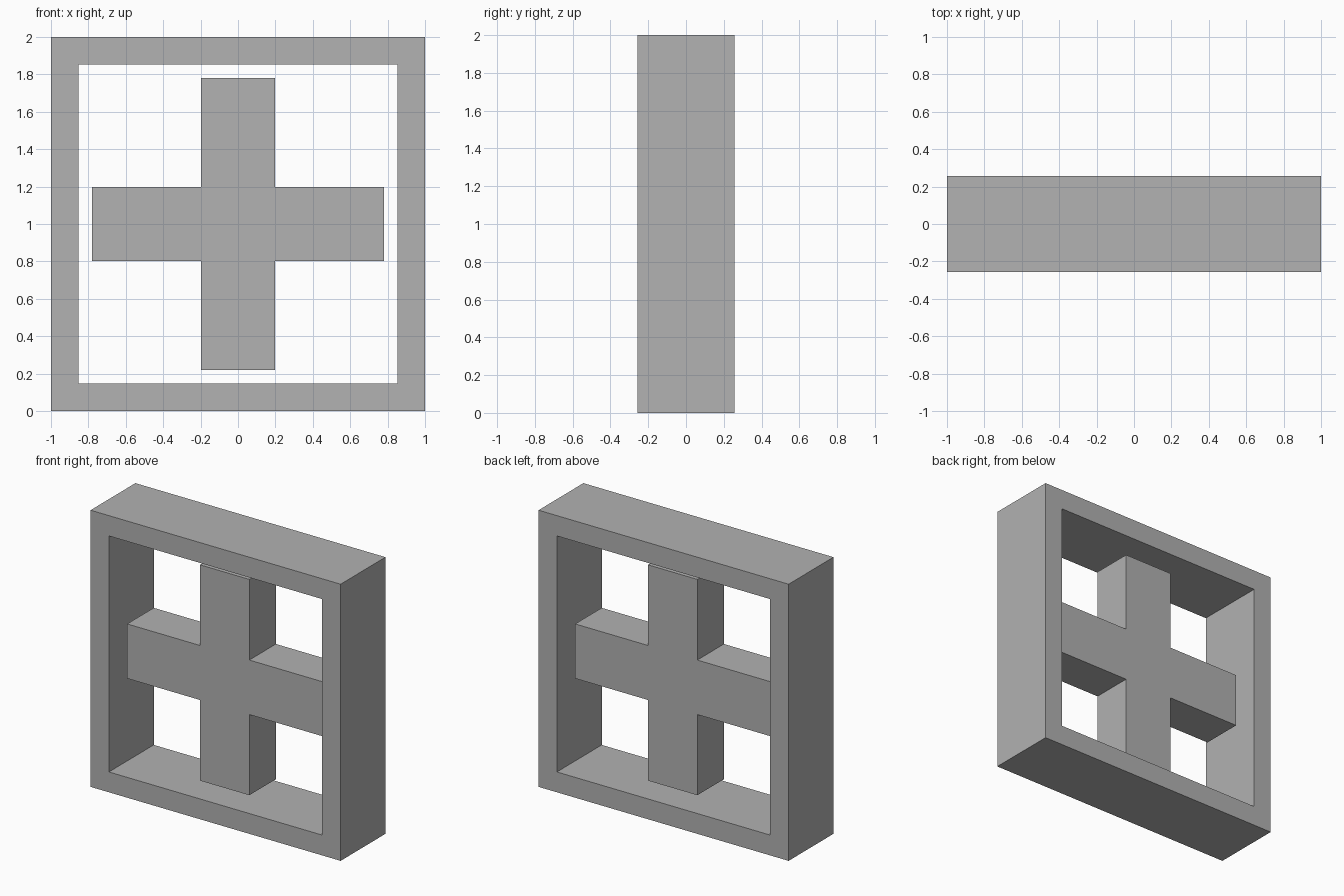
import bpy
import bmesh

# Remove the default cube
cube = bpy.data.objects.get("Cube")
if cube:
    bpy.data.objects.remove(cube, do_unlink=True)

GREY = (0.445, 0.445, 0.445, 1.0)
grey = bpy.data.materials.new("plain grey")
grey.use_nodes = True
grey.diffuse_color = GREY
grey.node_tree.nodes["Principled BSDF"].inputs["Base Color"].default_value = GREY

CENTRE_Z = 1.0


def extrude_faces(name, outlines, bridge, half_depth):
    """Fill x-z outlines (one polygon, or a ring between two) and extrude along y."""
    bm = bmesh.new()
    loops = [[bm.verts.new((x, -half_depth, z)) for x, z in o] for o in outlines]
    if bridge:
        outer, inner = loops
        n = len(outer)
        for i in range(n):
            j = (i + 1) % n
            bm.faces.new((outer[i], outer[j], inner[j], inner[i]))
    else:
        bm.faces.new(loops[0])
    front = list(bm.faces)
    result = bmesh.ops.extrude_face_region(bm, geom=front, use_keep_orig=True)
    moved = [g for g in result["geom"] if isinstance(g, bmesh.types.BMVert)]
    bmesh.ops.translate(bm, verts=moved, vec=(0, 2 * half_depth, 0))
    bmesh.ops.recalc_face_normals(bm, faces=bm.faces)
    mesh = bpy.data.meshes.new(name)
    bm.to_mesh(mesh)
    bm.free()
    mesh.materials.append(grey)
    obj = bpy.data.objects.new(name, mesh)
    obj.location.z = CENTRE_Z
    bpy.context.collection.objects.link(obj)
    return obj


def square(r):
    return [(-r, -r), (r, -r), (r, r), (-r, r)]


def plus(reach, half_width):
    """Outline of one arm, repeated in quarter turns."""
    points = []
    x, z = (reach, -half_width), (reach, half_width)
    corner = (half_width, half_width)
    for _ in range(4):
        points += [x, z, corner]
        x, z, corner = [(-b, a) for a, b in (x, z, corner)]
    return points


# Square surrounding frame
extrude_faces("outer_frame", [square(1.0), square(0.853)], True, 0.256)

# Free-standing cross, recessed inside the frame
extrude_faces("inner_cross", [plus(0.78, 0.197)], False, 0.152)
